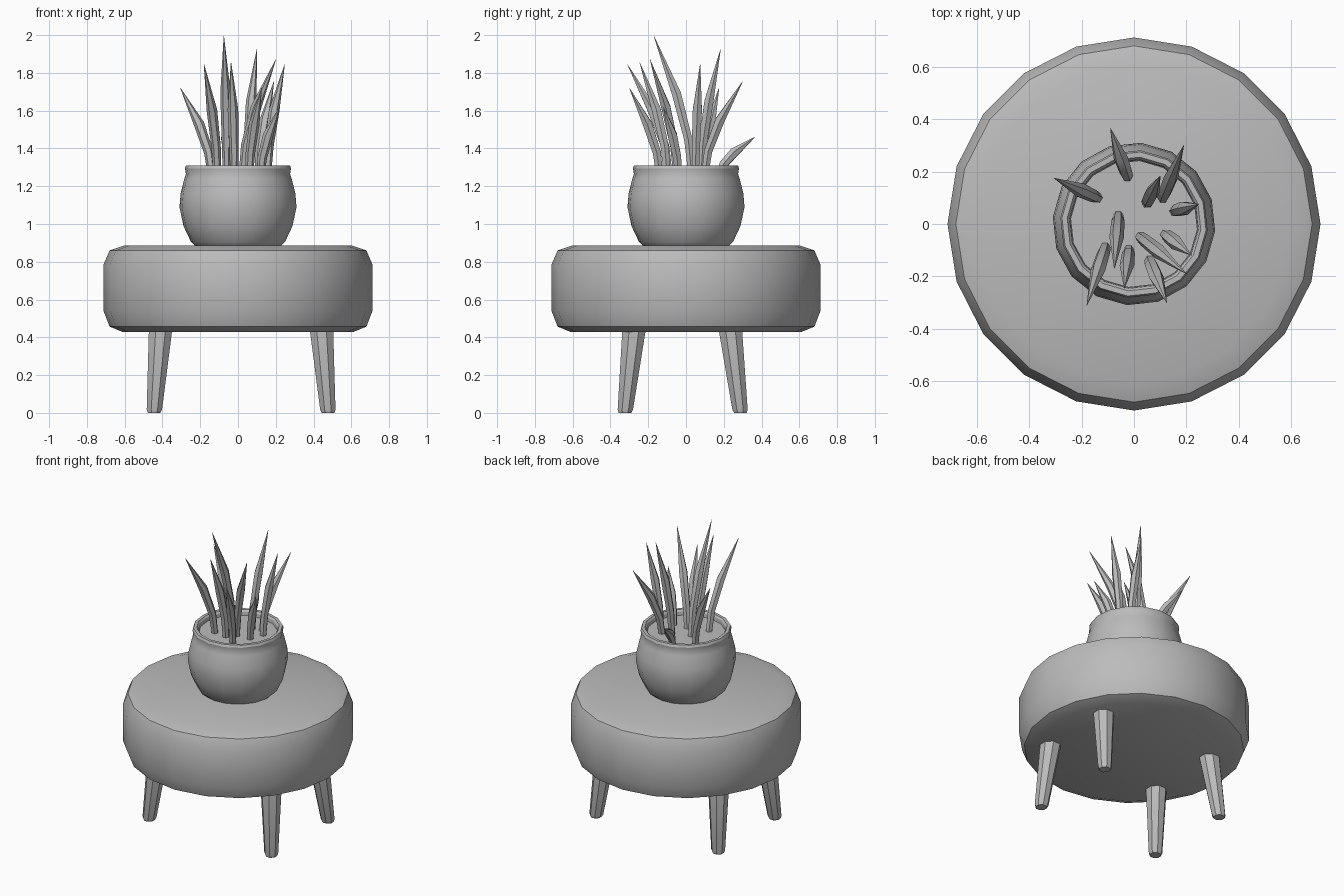
import bpy, bmesh, math
from mathutils import Vector

cube = bpy.data.objects.get("Cube")
if cube:
    bpy.data.objects.remove(cube, do_unlink=True)

GREY = (0.5, 0.5, 0.5, 1)
grey = bpy.data.materials.new("plain grey")
grey.use_nodes = True
grey.diffuse_color = GREY
grey.node_tree.nodes["Principled BSDF"].inputs["Base Color"].default_value = GREY


def loft(name, rings, sides, phase=0.0, follow=False):
    """Skin a stack of (centre, radius) rings; rings may turn to follow the path."""
    bm = bmesh.new()
    centres = [Vector(c) for c, _ in rings]
    loops = []
    for i, (_, radius) in enumerate(rings):
        along = centres[min(i + 1, len(rings) - 1)] - centres[max(i - 1, 0)]
        turn = Vector((0, 0, 1)).rotation_difference(along) if follow else None
        loop = []
        for k in range(sides):
            a = phase + math.tau * k / sides
            p = Vector((radius * math.cos(a), radius * math.sin(a), 0))
            if turn:
                p.rotate(turn)
            loop.append(bm.verts.new(centres[i] + p))
        loops.append(loop)
    for low, high in zip(loops, loops[1:]):
        for k in range(sides):
            n = (k + 1) % sides
            bm.faces.new((low[k], low[n], high[n], high[k]))
    bm.faces.new(loops[0][::-1])
    bm.faces.new(loops[-1])
    mesh = bpy.data.meshes.new(name)
    bm.to_mesh(mesh)
    bm.free()
    mesh.materials.append(grey)
    obj = bpy.data.objects.new(name, mesh)
    bpy.context.collection.objects.link(obj)
    bpy.ops.object.select_all(action='DESELECT')
    obj.select_set(True)
    bpy.context.view_layer.objects.active = obj
    bpy.ops.object.shade_smooth_by_angle(angle=math.radians(30))
    return obj


def lathe(name, profile, sides, phase=0.0):
    return loft(name, [((0, 0, z), r) for r, z in profile], sides, phase)


# Round padded seat
lathe("cushion", [(0.61, 0.428), (0.68, 0.457), (0.712, 0.54),
                  (0.712, 0.785), (0.68, 0.86), (0.60, 0.887)], 20)

# Four splayed tapering legs
for side, foot_x, top_x in (("right", -0.444, -0.41), ("left", 0.477, 0.442)):
    for end, foot_y, top_y in (("front", -0.323, -0.275), ("back", 0.288, 0.235)):
        foot = Vector((foot_x, foot_y, 0))
        top = Vector((top_x, top_y, 0.44))
        loft(f"{end}_{side}_leg",
             [(foot, 0.036), (foot.lerp(top, 0.04), 0.044), (top, 0.067)],
             8, math.pi / 8)

# Bulging pot with a lip, and the soil inside it
POT_PHASE = math.radians(85)
lathe("pot", [(0.23, 0.887), (0.25, 0.905), (0.29, 0.99), (0.311, 1.09),
              (0.305, 1.16), (0.285, 1.24), (0.277, 1.265), (0.282, 1.295),
              (0.276, 1.31), (0.256, 1.31), (0.247, 1.298), (0.244, 1.265)],
      16, POT_PHASE)
lathe("soil", [(0.243, 1.26), (0.243, 1.275)], 16, POT_PHASE)

# Pointed leaves: root x y, tip x y z
LEAVES = [
    (-0.025, 0.18, -0.09, 0.365, 1.46),
    (0.11, 0.10, 0.19, 0.30, 1.755),
    (0.05, 0.08, 0.10, 0.183, 1.925),
    (-0.14, 0.10, -0.305, 0.175, 1.72),
    (0.155, 0.05, 0.247, 0.075, 1.845),
    (-0.06, 0.03, -0.075, -0.17, 1.995),
    (0.025, -0.05, 0.20, -0.19, 1.87),
    (0.12, -0.04, 0.22, -0.12, 1.62),
    (-0.11, -0.09, -0.18, -0.31, 1.845),
    (-0.02, -0.10, -0.037, -0.245, 1.855),
    (0.06, -0.14, 0.125, -0.30, 1.72),
]
# height share, sideways share, radius
STEPS = [(0, 0, 0.021), (0.25, 0.09, 0.025), (0.58, 0.4, 0.028), (1, 1, 0.001)]
for i, (x, y, tip_x, tip_y, tip_z) in enumerate(LEAVES):
    root = Vector((x, y, 1.265))
    span = Vector((tip_x, tip_y, tip_z)) - root
    rings = [(root + Vector((span.x * s, span.y * s, span.z * h)), r)
             for h, s, r in STEPS]
    loft(f"leaf_{i + 1}", rings, 6, follow=True)
